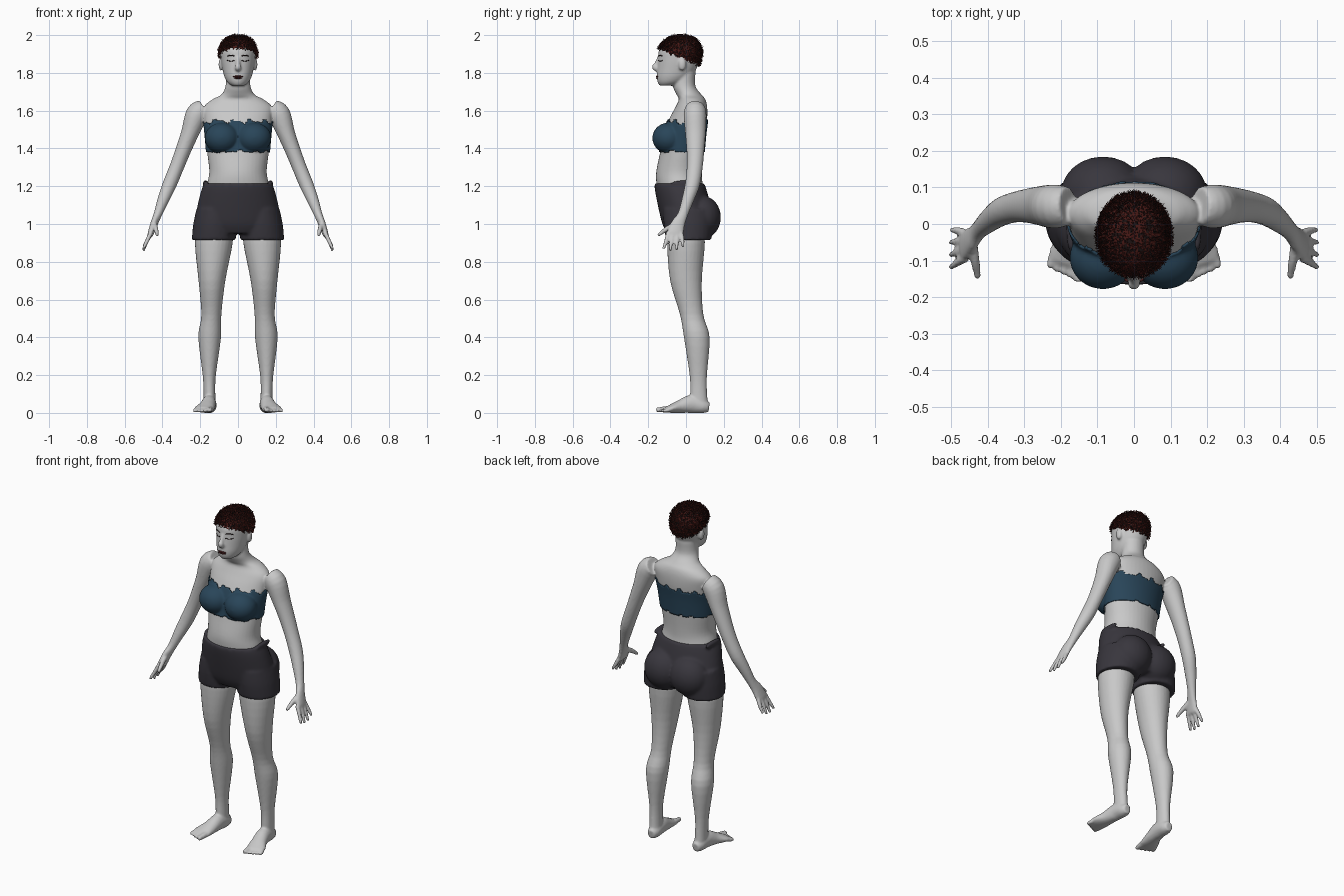
import bpy, bmesh, math, random
from mathutils import Vector, Matrix
from mathutils.bvhtree import BVHTree

random.seed(4)
if "Cube" in bpy.data.objects:
    bpy.data.objects.remove(bpy.data.objects["Cube"])


def material(name, rgb):
    m = bpy.data.materials.new(name)
    m.use_nodes = True
    m.diffuse_color = (*rgb, 1)
    bsdf = m.node_tree.nodes["Principled BSDF"]
    bsdf.inputs["Base Color"].default_value = (*rgb, 1)
    bsdf.inputs["Roughness"].default_value = 0.7
    return m


skin = material("pale skin", (0.58, 0.58, 0.58))
blue = material("navy cloth", (0.022, 0.06, 0.1))
charcoal = material("charcoal cloth", (0.04, 0.037, 0.047))
auburn = material("auburn hair", (0.065, 0.01, 0.008))
dark = material("dark hair", (0.012, 0.006, 0.006))
lip_red = material("dark lips", (0.07, 0.015, 0.015))


def tube(bm, rings, side=1, level=False, sides=28, steps=4):
    """Loft ellipses (x, y, z, radius_a, radius_b) along a smooth path."""
    pts = []
    for i in range(len(rings) - 1):
        p = [rings[max(0, min(len(rings) - 1, i + k))] for k in (-1, 0, 1, 2)]
        for s in range(steps):
            t = s / steps
            pts.append([b + 0.5 * t * (c - a + t * (2 * a - 5 * b + 4 * c - d + t * (3 * (b - c) + d - a)))
                        for a, b, c, d in zip(*p)])
    pts.append(rings[-1])
    loops = []
    for i, p in enumerate(pts):
        u, v = Vector((1, 0, 0)), Vector((0, 1, 0))
        if not level:
            t = (Vector(pts[min(i + 1, len(pts) - 1)][:3]) - Vector(pts[max(i - 1, 0)][:3])).normalized()
            u = (u - t * u.dot(t)).normalized()
            v = t.cross(u)
        loop = []
        for k in range(sides):
            a = math.tau * k / sides
            co = Vector(p[:3]) + u * p[3] * math.cos(a) + v * p[4] * math.sin(a)
            loop.append(bm.verts.new((co.x * side, co.y, co.z)))
        loops.append(loop)
    for lo, hi in zip(loops, loops[1:]):
        for k in range(sides):
            j = (k + 1) % sides
            bm.faces.new((lo[k], lo[j], hi[j], hi[k]))
    bm.faces.new(loops[0])
    bm.faces.new(loops[-1])


def trunk(bm, rows):
    """Centred loft from rows of (z, half width, front y, back y)."""
    tube(bm, [(0, (f + b) / 2, z, w, (b - f) / 2) for z, w, f, b in rows], level=True, sides=40)


def ball(bm, centre, radii):
    m = Matrix.Translation(centre) @ Matrix.Diagonal((*radii, 1))
    bmesh.ops.create_uvsphere(bm, u_segments=24, v_segments=16, radius=1, matrix=m)


def add_object(name, bm, *mats):
    me = bpy.data.meshes.new(name)
    bm.to_mesh(me)
    bm.free()
    for m in mats:
        me.materials.append(m)
    ob = bpy.data.objects.new(name, me)
    bpy.context.collection.objects.link(ob)
    return ob


def fuse(name, bm, mat, voxel, rounds):
    """Merge overlapping closed shapes into one soft surface."""
    bmesh.ops.recalc_face_normals(bm, faces=bm.faces)
    ob = add_object(name, bm, mat)
    r = ob.modifiers.new("Fuse", 'REMESH')
    r.mode, r.voxel_size = 'VOXEL', voxel
    s = ob.modifiers.new("Soften", 'SMOOTH')
    s.factor, s.iterations = 0.5, rounds
    deps = bpy.context.evaluated_depsgraph_get()
    me = bpy.data.meshes.new_from_object(ob.evaluated_get(deps))
    ob.modifiers.clear()
    ob.data = me
    me.materials.clear()
    me.materials.append(mat)
    me.shade_smooth()
    return ob


def trim(ob, keep, offset):
    """Keep the faces that pass the rule and push them off the skin."""
    bm = bmesh.new()
    bm.from_mesh(ob.data)
    bmesh.ops.delete(bm, geom=[f for f in bm.faces if not keep(f.calc_center_median())], context='FACES')
    bm.normal_update()
    for v, n in [(v, v.normal.copy()) for v in bm.verts]:
        v.co += n * offset
    bm.to_mesh(ob.data)
    bm.free()


def torso(bm):
    trunk(bm, [(0.95, 0.18, -0.09, 0.11), (1.05, 0.19, -0.12, 0.12), (1.15, 0.18, -0.145, 0.1),
               (1.22, 0.162, -0.157, 0.087), (1.28, 0.152, -0.157, 0.086), (1.38, 0.163, -0.137, 0.093),
               (1.48, 0.172, -0.12, 0.102), (1.56, 0.18, -0.087, 0.112), (1.62, 0.18, -0.055, 0.112),
               (1.66, 0.135, -0.038, 0.102), (1.685, 0.088, -0.05, 0.082), (1.73, 0.066, -0.068, 0.05),
               (1.8, 0.062, -0.06, 0.05)])
    for s in (1, -1):
        ball(bm, (s * 0.085, -0.092, 1.455), (0.085, 0.08, 0.075))


def head(bm):
    trunk(bm, [(1.733, 0.035, -0.14, -0.05), (1.75, 0.056, -0.15, -0.01), (1.78, 0.072, -0.155, 0.03),
               (1.82, 0.082, -0.152, 0.055), (1.87, 0.09, -0.148, 0.072), (1.92, 0.092, -0.143, 0.077),
               (1.96, 0.076, -0.115, 0.06), (1.982, 0.048, -0.08, 0.032), (1.99, 0.02, -0.05, 0.0)])


# Body: trunk, head and limbs fused into one skin
bm = bmesh.new()
torso(bm)
head(bm)
tube(bm, [(0, -0.146, 1.88, 0.009, 0.008), (0, -0.155, 1.85, 0.011, 0.012),
          (0, -0.164, 1.83, 0.017, 0.017), (0, -0.152, 1.815, 0.015, 0.01)], sides=12)
for s in (1, -1):
    ball(bm, (s * 0.09, -0.02, 1.845), (0.013, 0.02, 0.033))
    # Arm and palm
    tube(bm, [(0.18, 0.05, 1.61, 0.05, 0.052), (0.217, 0.048, 1.58, 0.06, 0.06), (0.255, 0.05, 1.48, 0.047, 0.054),
              (0.29, 0.05, 1.39, 0.041, 0.047), (0.325, 0.046, 1.3, 0.038, 0.042),
              (0.362, 0.034, 1.21, 0.037, 0.039), (0.395, 0.01, 1.13, 0.031, 0.032),
              (0.425, -0.017, 1.05, 0.022, 0.027), (0.445, -0.042, 1.0, 0.019, 0.037),
              (0.462, -0.058, 0.95, 0.016, 0.044), (0.467, -0.061, 0.935, 0.012, 0.042)], s)
    # Fingers and thumb
    for i in range(4):
        y, drop = -0.093 + i * 0.022, (0.01, 0, 0.003, 0.02)[i]
        tube(bm, [(0.46, y, 0.955, 0.012, 0.013), (0.482, y - 0.012 + i * 0.007, 0.91, 0.011, 0.011),
                  (0.502, y - 0.026 + i * 0.012, 0.858 + drop, 0.008, 0.008)], s, sides=10)
    tube(bm, [(0.443, -0.05, 1.0, 0.015, 0.016), (0.435, -0.1, 0.975, 0.013, 0.014),
              (0.427, -0.148, 0.94, 0.009, 0.009)], s, sides=10)
    # Leg
    tube(bm, [(0.12, 0, 0.99, 0.09, 0.09), (0.128, 0, 0.9, 0.1, 0.1), (0.138, 0, 0.7, 0.071, 0.084),
              (0.141, 0.03, 0.52, 0.053, 0.062), (0.15, 0.057, 0.4, 0.06, 0.068),
              (0.152, 0.065, 0.2, 0.035, 0.046), (0.151, 0.067, 0.1, 0.031, 0.045),
              (0.15, 0.07, 0.04, 0.033, 0.048)], s, level=True)
    # Foot and toes
    tube(bm, [(0.148, 0.122, 0.03, 0.022, 0.025), (0.149, 0.09, 0.035, 0.035, 0.037),
              (0.153, 0.03, 0.047, 0.038, 0.048), (0.163, -0.03, 0.034, 0.043, 0.035),
              (0.178, -0.08, 0.022, 0.053, 0.022), (0.187, -0.11, 0.016, 0.05, 0.014)], s)
    for i in range(5):
        x, r = 0.15 + i * 0.0195, 0.011 if i else 0.016
        tube(bm, [(x - 0.005, -0.085, r + 0.006, r, r), (x, -0.12 + i * 0.004, r + 0.002, r, r),
                  (x + 0.002, -0.158 + i * 0.009, r, r * 0.8, r * 0.7)], s, sides=10)
body = fuse("body", bm, skin, 0.0065, 3)

# Strapless top with an uneven upper edge
bm = bmesh.new()
torso(bm)
bandeau = fuse("bandeau_top", bm, blue, 0.009, 4)


def in_bandeau(c):
    wave = 0.008 * math.sin(c.x * 75 + c.y * 40) + 0.006 * math.sin(c.x * 140)
    return 1.385 + wave * 0.4 < c.z < 1.54 + wave


trim(bandeau, in_bandeau, 0.007)
solid = bandeau.modifiers.new("Cloth", 'SOLIDIFY')
solid.thickness = 0.006

# Shorts: pelvis, seat and two short legs
bm = bmesh.new()
trunk(bm, [(1.215, 0.179, -0.168, 0.097), (1.17, 0.197, -0.163, 0.112), (1.08, 0.218, -0.145, 0.135),
           (1.0, 0.227, -0.125, 0.145), (0.95, 0.2, -0.1, 0.125)])
for s in (1, -1):
    ball(bm, (s * 0.085, 0.085, 1.035), (0.115, 0.1, 0.115))
    ball(bm, (s * 0.172, -0.01, 1.215), (0.014, 0.07, 0.018))
    tube(bm, [(0.115, 0.01, 1.08, 0.105, 0.13), (0.123, 0.012, 1.0, 0.114, 0.13),
              (0.128, 0.014, 0.915, 0.117, 0.12)], s, level=True)
fuse("shorts", bm, charcoal, 0.009, 3)

# Cropped hair: scalp cap with short bristles
bm = bmesh.new()
head(bm)
hair = fuse("hair_cap", bm, auburn, 0.007, 3)
trim(hair, lambda c: c.z > 1.868 - 0.42 * c.y + random.uniform(-0.008, 0.008), 0.007)
hair.data.materials.append(dark)
bm = bmesh.new()
for f in hair.data.polygons:
    f.material_index = int(random.random() < 0.35)
    for _ in range(3):
        d = (f.normal + Vector([random.uniform(-0.6, 0.6) for _ in range(3)])).normalized()
        w = d.orthogonal().normalized() * 0.0016
        root = f.center + Vector([random.uniform(-0.004, 0.004) for _ in range(3)])
        tip = root + d * random.uniform(0.005, 0.012)
        blade = bm.faces.new([bm.verts.new(p) for p in (root - w, root + w, tip)])
        blade.material_index = int(random.random() < 0.35)
add_object("hair_bristles", bm, auburn, dark)

# Face details laid on the skin
tree = BVHTree.FromPolygons([v.co for v in body.data.vertices], [p.vertices for p in body.data.polygons])


def on_face(x, z):
    hit = tree.ray_cast(Vector((x, -1, z)), Vector((0, 1, 0)))[0]
    return hit.y if hit else -0.14


def face_line(bm, side, z, arch, thick):
    path = []
    for i in range(7):
        t = i / 6
        x, h = 0.018 + 0.038 * t, z + arch * math.sin(math.pi * t)
        path.append((x, on_face(x * side, h), h, 0.003, thick))
    tube(bm, path, side, sides=8, steps=2)


for name, z, arch, thick in (("eyebrows", 1.888, 0.005, 0.0025), ("eyelashes", 1.866, -0.004, 0.002)):
    bm = bmesh.new()
    for s in (1, -1):
        face_line(bm, s, z, arch, thick)
    bmesh.ops.recalc_face_normals(bm, faces=bm.faces)
    add_object(name, bm, dark)

bm = bmesh.new()
for z, w in ((1.781, 0.027), (1.773, 0.023)):
    ball(bm, (0, on_face(0, z) + 0.002, z), (w, 0.008, 0.005))
lips = add_object("lips", bm, lip_red)
lips.data.shade_smooth()
